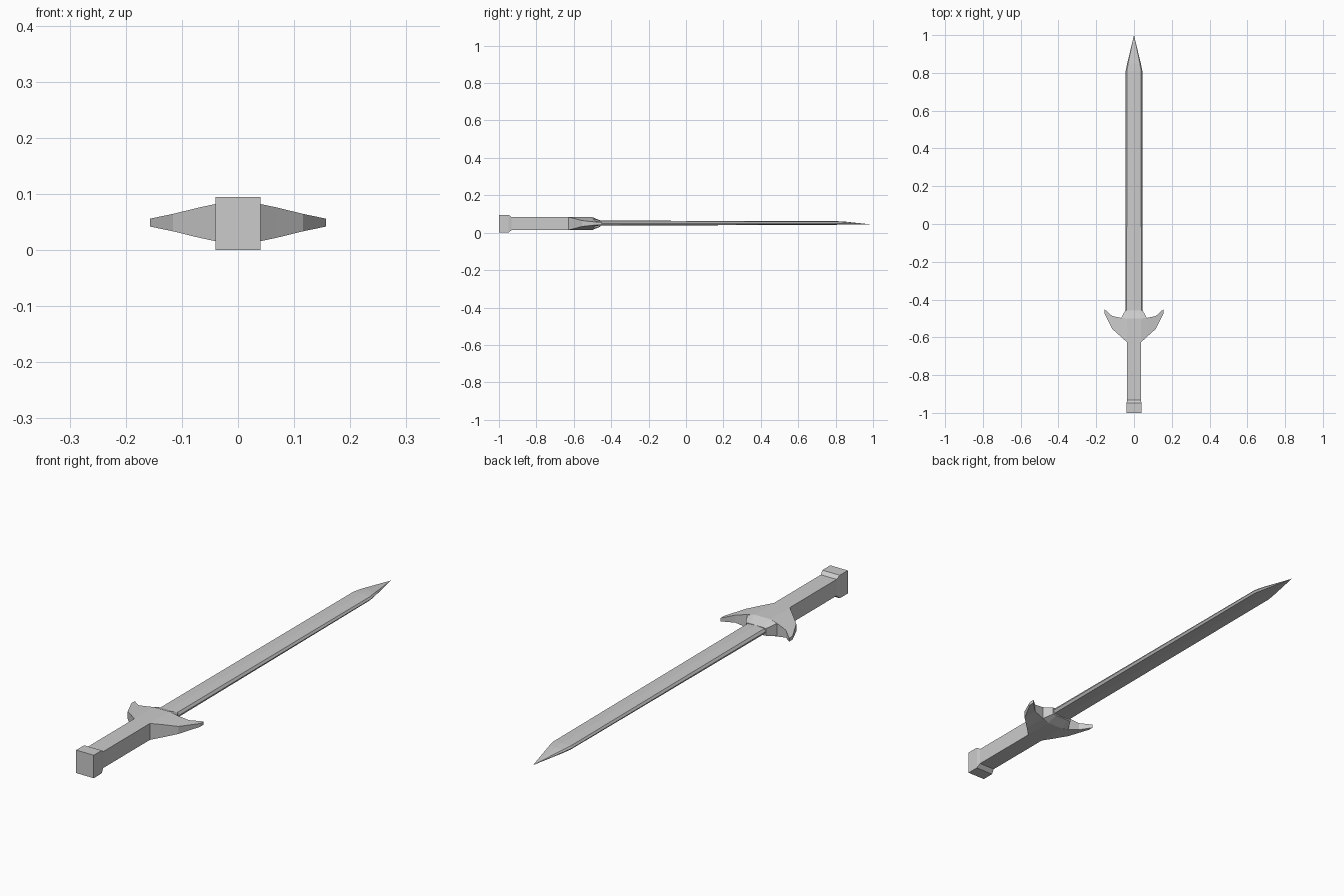
import bpy, bmesh
from mathutils import Vector

if "Cube" in bpy.data.objects:
    bpy.data.objects.remove(bpy.data.objects["Cube"])

MID = 0.049  # height of the sword's centre plane


def loft(name, rings):
    """Skin a closed, capped solid through matching rings of points."""
    bm = bmesh.new()
    loops = [[bm.verts.new(Vector(p)) for p in r] for r in rings]
    n = len(loops[0])
    for a, b in zip(loops, loops[1:]):
        for i in range(n):
            j = (i + 1) % n
            bm.faces.new((a[i], a[j], b[j], b[i]))
    bm.faces.new(loops[0])
    bm.faces.new(loops[-1])
    bmesh.ops.remove_doubles(bm, verts=bm.verts, dist=0.0005)
    bmesh.ops.recalc_face_normals(bm, faces=bm.faces)
    me = bpy.data.meshes.new(name)
    bm.to_mesh(me)
    bm.free()
    ob = bpy.data.objects.new(name, me)
    bpy.context.collection.objects.link(ob)
    return ob


def box_ring(y, w, h, mid=MID):
    return [(-w, y, mid - h), (w, y, mid - h), (w, y, mid + h), (-w, y, mid + h)]


def blade_ring(y, w, h, mid):
    prof = [(0, 1), (0.86, 0.8), (1, 0), (0.86, -0.8),
            (0, -1), (-0.86, -0.8), (-1, 0), (-0.86, 0.8)]
    return [(w * x, y, mid + h * z) for x, z in prof]


# Blade with a shallow centre ridge and tapered point
loft("blade", [blade_ring(-0.50, 0.045, 0.014, 0.051),
               blade_ring(0.81, 0.044, 0.0095, 0.052),
               blade_ring(0.85, 0.036, 0.0085, 0.051),
               blade_ring(1.0, 0, 0, 0.043)])

# Grip
loft("grip", [box_ring(-0.94, 0.036, 0.034), box_ring(-0.55, 0.036, 0.034)])

# Pommel with a short taper into the grip
loft("pommel", [box_ring(-1.0, 0.04, 0.0475, 0.0475),
                box_ring(-0.948, 0.04, 0.0475, 0.0475),
                box_ring(-0.932, 0.036, 0.034)])

# Cross guard swept across x: (x, back y, front y, half height)
half = [(0.036, -0.627, -0.5, 0.034), (0.069, -0.597, -0.497, 0.027),
        (0.116, -0.555, -0.487, 0.0155), (0.157, -0.472, -0.45, 0.007)]
stations = [(-x, b, f, h) for x, b, f, h in reversed(half)] + half
loft("guard", [[(x, b, MID - h), (x, f, MID - h), (x, f, MID + h), (x, b, MID + h)]
               for x, b, f, h in stations])


# Collar sloping from the guard down to the blade
def collar_ring(y, w, inner, h, edge):
    return [(-w, y, MID - edge), (-inner, y, MID - h), (inner, y, MID - h), (w, y, MID - edge),
            (w, y, MID + edge), (inner, y, MID + h), (-inner, y, MID + h), (-w, y, MID + edge)]


loft("collar", [collar_ring(-0.5, 0.069, 0.036, 0.034, 0.027),
                collar_ring(-0.457, 0.046, 0.03, 0.016, 0.015)])
